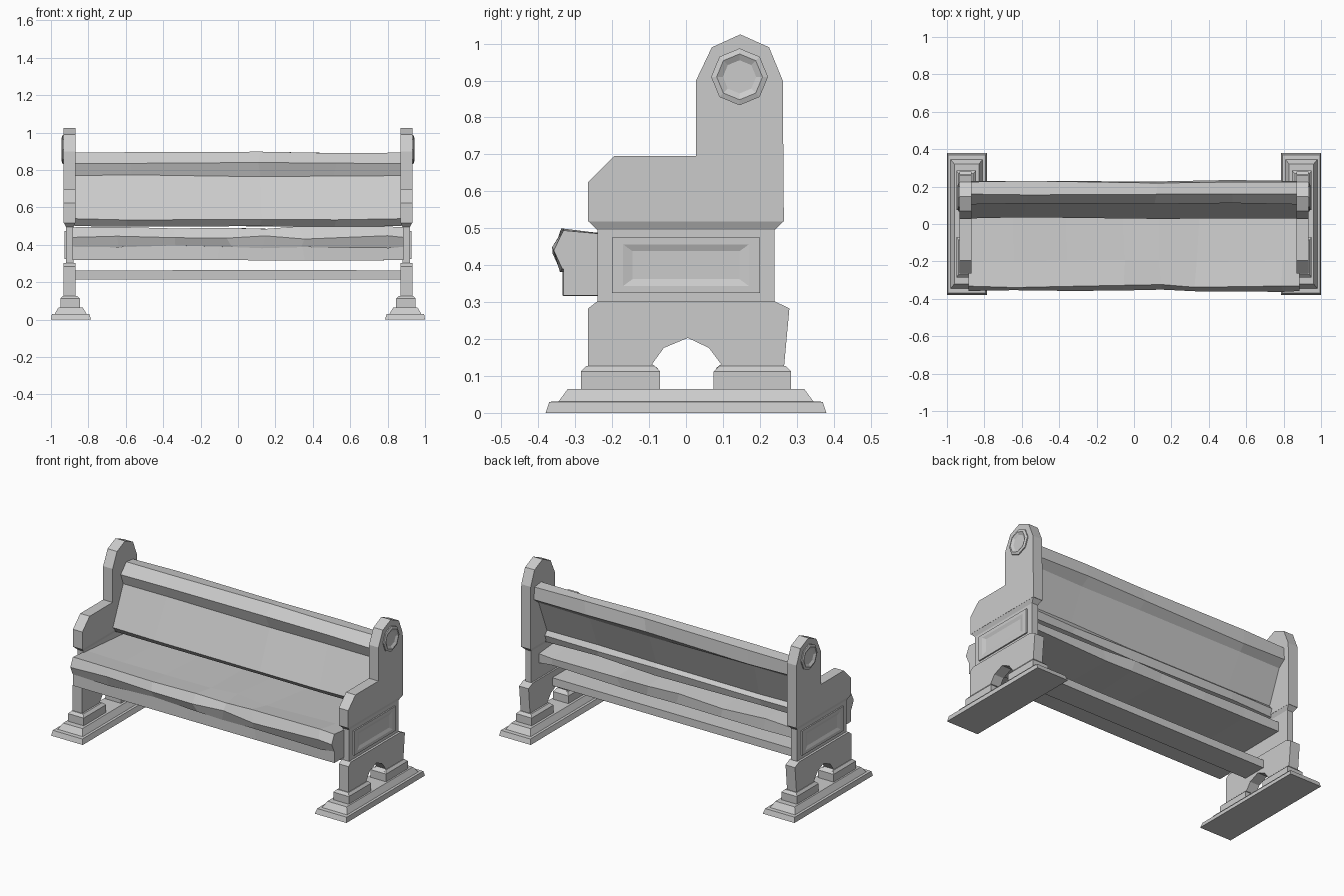
import bpy, bmesh, random
from math import cos, sin, pi

if "Cube" in bpy.data.objects:
    bpy.data.objects.remove(bpy.data.objects["Cube"])

random.seed(4)


def make(name, rings, mirror=False):
    """Skin a sequence of equal-length point loops and cap the ends."""
    bm = bmesh.new()
    loops = [[bm.verts.new(p) for p in r] for r in rings]
    n = len(loops[0])
    for a, b in zip(loops, loops[1:]):
        for i in range(n):
            j = (i + 1) % n
            bm.faces.new((a[i], a[j], b[j], b[i]))
    bm.faces.new(loops[0][::-1])
    bm.faces.new(loops[-1])
    bmesh.ops.recalc_face_normals(bm, faces=bm.faces)
    me = bpy.data.meshes.new(name)
    bm.to_mesh(me)
    bm.free()
    ob = bpy.data.objects.new(name, me)
    bpy.context.collection.objects.link(ob)
    if mirror:
        ob.modifiers.new("mirror", 'MIRROR').use_mirror_merge = False
    return ob


def stack(name, levels):
    """Rectangular block from (y0, y1, x0, x1, z) levels."""
    make(name, [[(x0, y0, z), (x1, y0, z), (x1, y1, z), (x0, y1, z)]
                for y0, y1, x0, x1, z in levels], True)


def slab(name, outline, x0, x1):
    """Side outline (y, z) extruded across x."""
    make(name, [[(x, y, z) for y, z in outline] for x in (x0, x1)], True)


def timber(name, profile, stations, wear):
    """Worn board: a (y, z) profile lofted along x with small dents."""
    rings = []
    for i, x in enumerate(stations):
        w = 0 if i in (0, len(stations) - 1) else wear
        rings.append([(x + random.uniform(-2, 2) * w, y + random.uniform(-w, w),
                       z + random.uniform(-w, w)) for y, z in profile])
    make(name, rings)


# stone plinth and feet
stack("plinth", [(-.38, .38, .785, 1.0, 0), (-.37, .37, .795, .995, .03),
                 (-.345, .345, .81, .98, .031), (-.32, .32, .83, .96, .065)])
for label, a, b in (("front_foot", -.285, -.07), ("back_foot", .075, .285)):
    stack(label, [(a, b, .845, .95, .06), (a, b, .845, .95, .112),
                  (a + .015, b - .015, .86, .938, .127)])

# lower leg with pointed arch
slab("arched_leg", [(-.265, .12), (-.265, .283), (-.24, .302), (.24, .302), (.28, .283),
                    (.265, .12), (.08, .12), (.095, .132), (.062, .176), (.005, .203),
                    (-.06, .176), (-.092, .132), (-.075, .12)], .87, .934)

# middle block and flared shoulder
stack("middle_block", [(-.24, .24, .88, .92, .29), (-.24, .24, .88, .92, .495),
                       (-.265, .265, .868, .932, .52)])

# armrest and tall back post
slab("arm_and_post", [(-.265, .518), (-.265, .625), (-.195, .695), (.027, .695),
                      (.027, .9), (.07, .99), (.147, 1.025), (.225, .99),
                      (.262, .9), (.265, .518)], .868, .932)

# recessed rectangular panel on the outer side
make("side_panel", [[(x, sy * hy, .4 + sz * hz) for sy, sz in
                     ((-1, -1), (1, -1), (1, 1), (-1, 1))]
                    for hy, hz, x in ((.2, .075, .915), (.2, .075, .928), (.17, .056, .928),
                                      (.145, .038, .921))], True)

# octagonal boss near the top of each post
make("roundel", [[(x, .145 + r * cos(k * pi / 4), .91 + r * sin(k * pi / 4))
                  for k in range(8)]
                 for r, x in ((.077, .925), (.077, .938), (.062, .943), (.045, .934))], True)

# worn seat board, running back under the backrest
timber("seat", [(-.335, .39), (-.358, .44), (-.332, .494), (-.2, .482), (.165, .452), (.165, .395)],
       [-.885, -.65, -.35, -.05, .14, .34, .8, .885], .009)

# reclined backrest with thick top rail and lower rail
timber("backrest", [(.03, .54), (.13, .77), (.105, .835), (.16, .893), (.225, .885),
                    (.23, .81), (.185, .775), (.105, .575), (.125, .55), (.11, .505), (.065, .5)],
       [-.875, -.58, .12, .52, .875], .007)

# apron under the seat front and low stretcher
timber("apron", [(-.332, .318), (-.332, .4), (-.22, .4), (-.22, .318)],
       [-.885, -.1, .35, .885], .004)
timber("stretcher", [(-.1, .215), (-.1, .263), (.05, .263), (.05, .215)],
       [-.885, .32, .885], .004)
